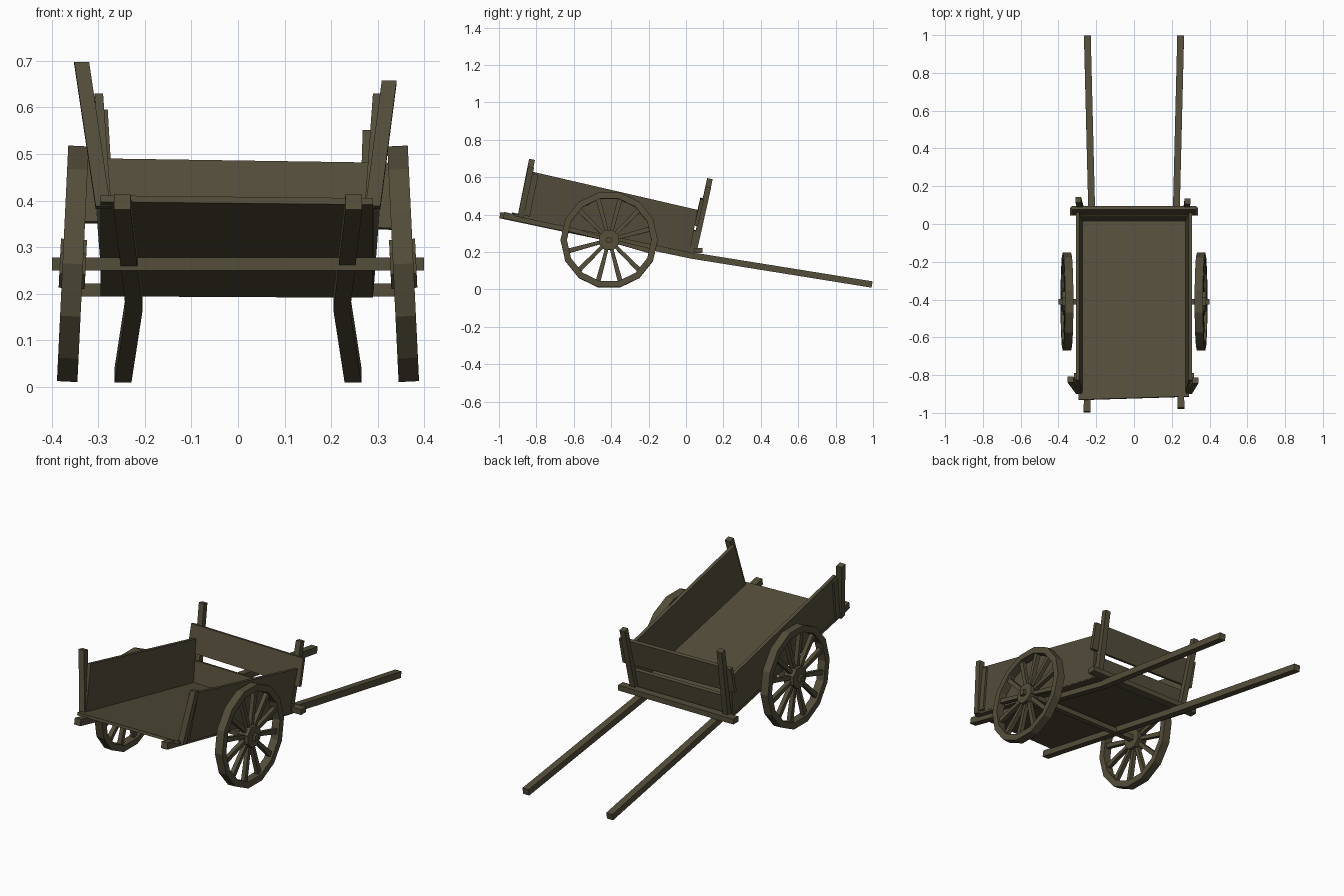
import bpy, bmesh, math
from mathutils import Vector, Matrix

if "Cube" in bpy.data.objects:
    bpy.data.objects.remove(bpy.data.objects["Cube"])

wood = bpy.data.materials.new("weathered dark wood")
wood.diffuse_color = (0.088, 0.075, 0.042, 1)
wood.use_nodes = True
wood.node_tree.nodes["Principled BSDF"].inputs["Base Color"].default_value = wood.diffuse_color


def finish(name, bm):
    bmesh.ops.recalc_face_normals(bm, faces=bm.faces)
    me = bpy.data.meshes.new(name)
    bm.to_mesh(me)
    bm.free()
    me.materials.append(wood)
    ob = bpy.data.objects.new(name, me)
    bpy.context.collection.objects.link(ob)
    return ob


def loft(bm, rings):
    """Skin square rings into a closed beam."""
    vs = [[bm.verts.new(p) for p in r] for r in rings]
    n = len(vs[0])
    for a, b in zip(vs, vs[1:]):
        for i in range(n):
            j = (i + 1) % n
            bm.faces.new((a[i], a[j], b[j], b[i]))
    bm.faces.new(vs[0])
    bm.faces.new(vs[-1])


def beam(name, pts, side, w, h):
    """Rectangular bar along points; side = width direction."""
    bm = bmesh.new()
    pts = [Vector(p) for p in pts]
    side = Vector(side)
    up = (pts[-1] - pts[0]).cross(side).normalized()
    s, u = side * w / 2, up * h / 2
    loft(bm, [[p - s - u, p + s - u, p + s + u, p - s + u] for p in pts])
    return finish(name, bm)


def panel(name, quad, off):
    """Four corners thickened by an offset vector."""
    bm = bmesh.new()
    q = [Vector(p) for p in quad]
    loft(bm, [q, [p + Vector(off) for p in q]])
    return finish(name, bm)


# cart floor, tilted down to the shafts
panel("floor", [(-0.295, -0.93, 0.411), (0.29, -0.912, 0.405),
                (0.29, 0.045, 0.205), (-0.295, 0.045, 0.208)], (0, -0.003, -0.014))

for s, side in ((-1, "left"), (1, "right")):
    # bent shaft running under the floor
    beam(side + "_shaft", [(s * 0.249, -0.995 if s < 0 else -0.975, 0.397),
                           (s * 0.223, 0.03, 0.181),
                           (s * 0.247, 0.995, 0.026)], (1, 0, 0), 0.036, 0.034)
    # side board leaning outward
    panel(side + "_board", [(s * 0.291, -0.89, 0.395), (s * 0.291, 0.02, 0.2),
                            (s * 0.308, 0.062, 0.425), (s * 0.308, -0.825, 0.63)],
          (-s * 0.018, 0, 0))
    # rear corner post
    top = (-0.336, -0.823, 0.695) if s < 0 else (0.325, -0.828, 0.655)
    beam(side + "_rear_post", [(s * 0.290, -0.885, 0.385), top], (1, 0, 0), 0.032, 0.032)
    # narrow batten at the rear end of the side board
    panel(side + "_batten", [(s * 0.291, -0.885, 0.40), (s * 0.291, -0.835, 0.389),
                             (s * 0.308, -0.79, 0.612), (s * 0.308, -0.83, 0.621)],
          (s * 0.01, 0, 0))
    # front corner post
    top = (-0.295, 0.128, 0.592) if s < 0 else (0.283, 0.12, 0.548)
    beam(side + "_front_post", [(s * 0.272, 0.042, 0.2), top], (1, 0, 0), 0.03, 0.03)

# head boards with a narrow gap between them
panel("upper_head_board", [(-0.33, 0.045, 0.355), (0.33, 0.045, 0.341),
                           (0.33, 0.077, 0.481), (-0.33, 0.077, 0.491)], (0, 0.018, -0.004))
panel("lower_head_board", [(-0.285, 0.015, 0.205), (0.285, 0.015, 0.205),
                           (0.285, 0.04, 0.315), (-0.285, 0.04, 0.32)], (0, 0.018, -0.004))
# cross bar resting on the shafts
beam("front_cross_bar", [(-0.34, 0.066, 0.208), (0.34, 0.066, 0.208)], (0, 1, 0), 0.042, 0.028)

# axle
AY, AZ, R = -0.411, 0.264, 0.26
beam("axle", [(-0.4, AY, AZ), (0.4, AY, AZ)], (0, 1, 0), 0.028, 0.028)


def wheel(s, side):
    bm = bmesh.new()
    n, w = 14, 0.022
    # rim: closed faceted ring about the x axis
    rings = []
    for i in range(n):
        a = 2 * math.pi * (i + 0.5) / n - math.pi / 2
        rings.append([bm.verts.new((x, r * math.cos(a), r * math.sin(a)))
                      for x, r in ((-w, R - 0.034), (w, R - 0.034), (w, R), (-w, R))])
    for i in range(n):
        p, q = rings[i], rings[(i + 1) % n]
        for k in range(4):
            m = (k + 1) % 4
            bm.faces.new((p[k], p[m], q[m], q[k]))
    # spokes widening slightly outward
    for i in range(12):
        a = 2 * math.pi * (i + 0.5) / 12
        d = Vector((0, math.cos(a), math.sin(a)))
        t = Vector((0, -math.sin(a), math.cos(a)))
        sq = []
        for r, h in ((0.035, 0.009), (R - 0.022, 0.013)):
            c, x = d * r, Vector((0.011, 0, 0))
            sq.append([c - x - t * h, c + x - t * h, c + x + t * h, c - x + t * h])
        loft(bm, sq)
    # hub
    hub = [[Vector((x, 0.057 * math.cos(k * math.pi / 4 + 0.39),
                    0.057 * math.sin(k * math.pi / 4 + 0.39))) for k in range(8)]
           for x in (-0.028, 0.028)]
    loft(bm, hub)
    # camber: bottom leans outward
    bm.transform(Matrix.Translation((s * 0.355, AY, AZ)) @ Matrix.Rotation(-s * 0.048, 4, 'Y'))
    finish(side + "_wheel", bm)


wheel(-1, "left")
wheel(1, "right")
